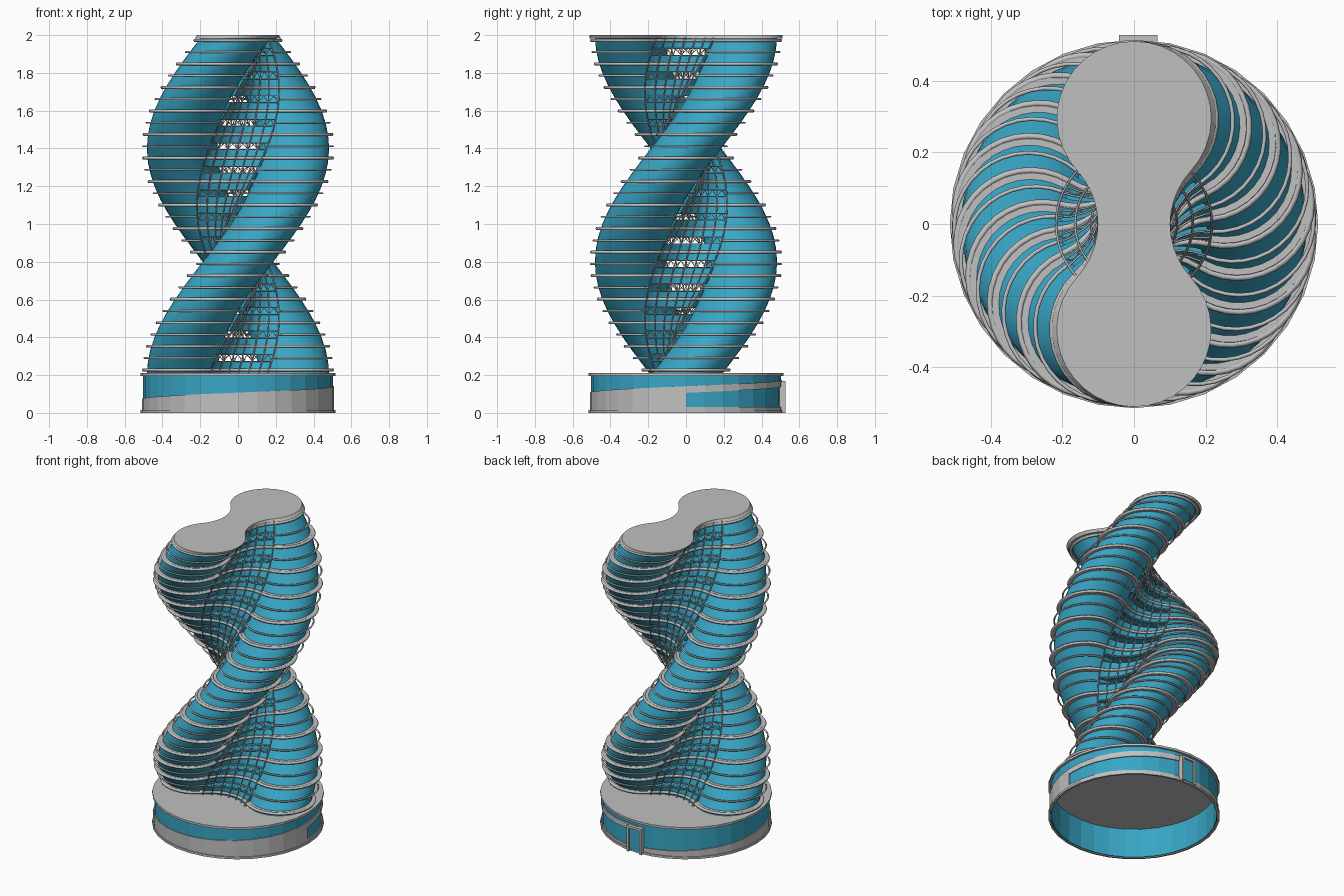
import bpy, bmesh, math
from math import sin, cos, pi, radians

old = bpy.data.objects.get("Cube")
if old:
    bpy.data.objects.remove(old)


def material(name, rgb):
    m = bpy.data.materials.new(name)
    m.use_nodes = True
    m.diffuse_color = (*rgb, 1)
    m.node_tree.nodes["Principled BSDF"].inputs["Base Color"].default_value = (*rgb, 1)
    return m


GREY = material("light grey", (0.53, 0.53, 0.53))
BLUE = material("glass blue", (0.04, 0.38, 0.56))

LOBE, FILLET, FILLET_Y = 0.295, 0.221, 0.321   # lobe offset, neck fillet radius and centre
SPREAD = math.atan2(LOBE, FILLET_Y)            # half angle of the neck fillet
STEP = 0.0623
LEVELS = [1.9725 - STEP * k for k in range(29)]


def twist(p, z):
    a = radians((z - 0.8) / 0.6 * 90 - 90)
    return (p[0] * cos(a) - p[1] * sin(a), p[0] * sin(a) + p[1] * cos(a), z)


def neck(side, n, grow=0.0):
    """Concave arc between the lobes, running from -x to +x on the given side."""
    r = FILLET - grow
    angles = [SPREAD * (2 * i / n - 1) for i in range(n + 1)]
    return [(r * sin(t), side * (FILLET_Y - r * cos(t))) for t in angles]


def lobe(side, r, n, full=False):
    """Outer lobe arc, anticlockwise, or the whole circle."""
    half = pi if full else pi / 2 + SPREAD
    count = n if full else n + 1
    pts = [(LOBE + r * cos(t), r * sin(t))
           for t in (half * (2 * i / n - 1) for i in range(count))]
    return pts if side > 0 else [(-x, -y) for x, y in pts]


def peanut(r):
    grow = r - 0.215
    return (lobe(1, r, 26) + neck(1, 10, grow)[::-1][1:-1]
            + lobe(-1, r, 26) + neck(-1, 10, grow)[1:-1])


def finish(bm, name, mat, smooth=False):
    bmesh.ops.recalc_face_normals(bm, faces=bm.faces)
    me = bpy.data.meshes.new(name)
    bm.to_mesh(me)
    bm.free()
    me.materials.append(mat)
    ob = bpy.data.objects.new(name, me)
    bpy.context.collection.objects.link(ob)
    if smooth:
        bpy.ops.object.select_all(action='DESELECT')
        ob.select_set(True)
        bpy.context.view_layer.objects.active = ob
        bpy.ops.object.shade_smooth_by_angle(angle=radians(35))
    return ob


def loft(bm, outline, heights):
    rings = [[bm.verts.new(twist(p, z)) for p in outline] for z in heights]
    n = len(outline)
    for a, b in zip(rings, rings[1:]):
        for i in range(n):
            j = (i + 1) % n
            bm.faces.new((a[i], a[j], b[j], b[i]))
    bm.faces.new(rings[0][::-1])
    bm.faces.new(rings[-1])


def tubes(name, paths, radius, closed=False):
    cu = bpy.data.curves.new(name, 'CURVE')
    cu.dimensions = '3D'
    cu.bevel_depth = radius
    cu.bevel_resolution = 1
    for path in paths:
        sp = cu.splines.new('POLY')
        sp.points.add(len(path) - 1)
        for pt, co in zip(sp.points, path):
            pt.co = (*co, 1)
        sp.use_cyclic_u = closed
    cu.materials.append(GREY)
    ob = bpy.data.objects.new(name, cu)
    bpy.context.collection.objects.link(ob)
    bpy.ops.object.select_all(action='DESELECT')
    ob.select_set(True)
    bpy.context.view_layer.objects.active = ob
    bpy.ops.object.convert(target='MESH')


# Two twisting glass lobes
heights = [0.205 + 1.785 * i / 56 for i in range(57)]
for side, name in ((1, "glass_lobe_a"), (-1, "glass_lobe_b")):
    bm = bmesh.new()
    loft(bm, lobe(side, 0.187, 36, True), heights)
    finish(bm, name, BLUE, True)

# Glazed bridges between the lobes, with open gaps between them
bm = bmesh.new()
for z in LEVELS[::2]:
    top, low = min(z + 0.045, 1.985), max(z - 0.045, 0.205)
    loft(bm, neck(-1, 10, -0.012) + neck(1, 10, -0.012)[::-1], [low, z, top])
finish(bm, "glass_bridges", BLUE)

# Floor plates and roof
bm = bmesh.new()
for z in LEVELS[2::2]:
    loft(bm, peanut(0.205), [z - 0.007, z + 0.007])
finish(bm, "floor_plates", GREY)
bm = bmesh.new()
loft(bm, peanut(0.216), [1.982, 2.0])
finish(bm, "roof", GREY)

# Rings: thick ones at the floors, thin ones around the lobes between floors
tubes("floor_rings", [[twist(p, z) for p in peanut(0.207)] for z in LEVELS[::2]], 0.009, True)
tubes("lobe_rings", [[twist(p, z) for p in lobe(s, 0.208, 26)]
                     for z in LEVELS[1::2] for s in (1, -1)], 0.0055)

# Lattice over the open neck: helical strands, rungs and zigzag bracing
strands, rungs, braces = [], [], []
for s in (1, -1):
    strands += [[twist(p, z) for z in heights] for p in neck(s, 6)]
    for z in LEVELS[1::2]:
        rungs.append([twist(p, z + 0.018) for p in neck(s, 8)])
        rungs.append([twist(p, z - 0.018) for p in neck(s, 8)])
        braces.append([twist(p, z + (0.018 if i % 2 else -0.018))
                       for i, p in enumerate(neck(s, 12))])
tubes("neck_strands", strands, 0.0035)
tubes("neck_rungs", rungs, 0.003)
tubes("neck_braces", braces, 0.0025)

# Base: open glass drum, top disc and bottom rim
SIDES = 32


def at(r, deg, z):
    return (r * cos(radians(deg)), r * sin(radians(deg)), z)


def drum(name, mat, r, z0, z1, cap=False, thick=0.0):
    bm = bmesh.new()
    low, top = [[bm.verts.new(at(r, 90 + 360 * i / SIDES, z)) for i in range(SIDES)]
                for z in (z0, z1)]
    for i in range(SIDES):
        j = (i + 1) % SIDES
        bm.faces.new((low[i], low[j], top[j], top[i]))
    if cap:
        bm.faces.new(low[::-1])
        bm.faces.new(top)
    ob = finish(bm, name, mat)
    if thick:
        mod = ob.modifiers.new("thickness", 'SOLIDIFY')
        mod.thickness = thick
    return ob


drum("base_glass", BLUE, 0.502, 0.004, 0.2, thick=0.006)
drum("base_top", GREY, 0.515, 0.196, 0.21, cap=True)
drum("base_rim", GREY, 0.515, 0.0, 0.014, thick=0.012)

# Grey cladding that climbs once around the drum, leaving a lower window
bm = bmesh.new()


def ramp(deg):
    return 0.04 + (deg - 90) / 360 * 0.135


for i in range(SIDES):
    a, b = [90 + 360 * k / SIDES for k in (i, i + 1)]
    if a < 360:
        bands = [(0.004, 0.004, ramp(a), ramp(b))]
    else:
        bands = [(0.004, 0.004, 0.03, 0.03),
                 (ramp(a) - 0.035, ramp(b) - 0.035, ramp(a), ramp(b))]
    for la, lb, ta, tb in bands:
        bm.faces.new([bm.verts.new(at(0.509, d, z))
                      for d, z in ((a, la), (b, lb), (b, tb), (a, ta))])
bmesh.ops.remove_doubles(bm, verts=bm.verts, dist=0.0005)
clad = finish(bm, "base_ramp_cladding", GREY)
clad.modifiers.new("thickness", 'SOLIDIFY').thickness = 0.006


# Doorway at the back of the base
def box(name, mat, x0, x1, y0, y1, z0, z1):
    bm = bmesh.new()
    bmesh.ops.create_cube(bm, size=1)
    for v in bm.verts:
        v.co = [lo + (c + 0.5) * (hi - lo)
                for c, lo, hi in zip(v.co, (x0, y0, z0), (x1, y1, z1))]
    finish(bm, name, mat)


box("door_post_left", GREY, 0.05, 0.065, 0.495, 0.528, 0, 0.17)
box("door_post_right", GREY, -0.042, -0.027, 0.495, 0.528, 0, 0.17)
box("door_lintel", GREY, -0.027, 0.05, 0.495, 0.528, 0.155, 0.17)
box("door_glass", BLUE, -0.027, 0.05, 0.495, 0.518, 0.01, 0.155)
